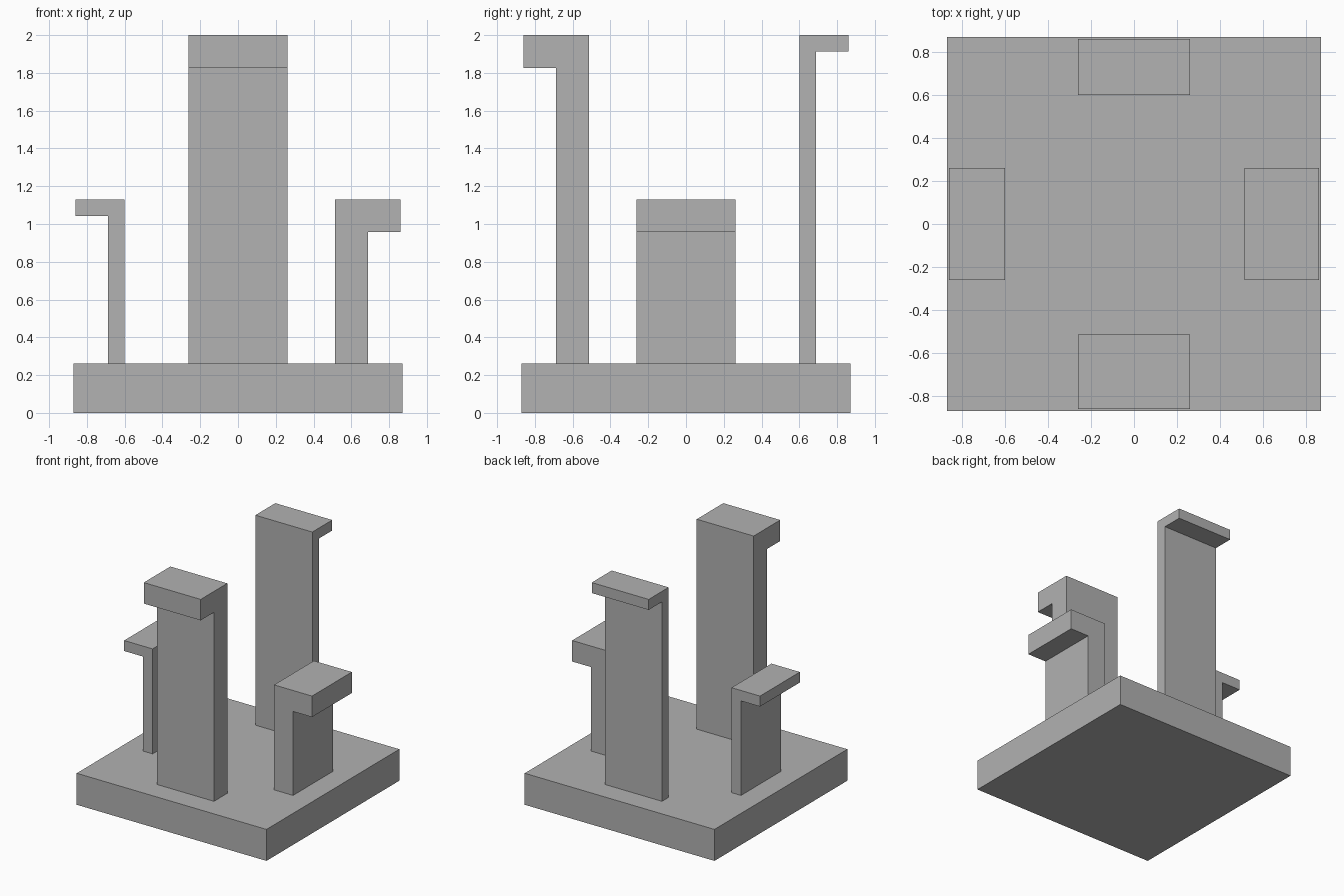
import bpy
import bmesh
from math import radians
from mathutils import Matrix

cube = bpy.data.objects.get("Cube")
if cube:
    bpy.data.objects.remove(cube, do_unlink=True)

U = 2 / 23           # module: the whole model is 23 modules tall
BASE_TOP = 3 * U
OUTER = 9.9 * U      # outer tip of every lip
LIP = 2 * U          # overhang of every lip
HALF_WIDTH = 3 * U

grey = bpy.data.materials.new("plain grey")
grey.use_nodes = True
colour = (0.445, 0.445, 0.445, 1)
grey.diffuse_color = colour
grey.node_tree.nodes["Principled BSDF"].inputs["Base Color"].default_value = colour


def add_object(name, bm):
    bmesh.ops.recalc_face_normals(bm, faces=bm.faces)
    mesh = bpy.data.meshes.new(name)
    bm.to_mesh(mesh)
    bm.free()
    mesh.materials.append(grey)
    obj = bpy.data.objects.new(name, mesh)
    bpy.context.collection.objects.link(obj)


def hooked_post(name, angle, top, thickness):
    """Extrude an upside-down L profile, then turn its lip outwards."""
    knee = OUTER - LIP
    inner = knee - thickness
    profile = [(inner, BASE_TOP), (knee, BASE_TOP), (knee, top - thickness),
               (OUTER, top - thickness), (OUTER, top), (inner, top)]
    bm = bmesh.new()
    side = bm.faces.new([bm.verts.new((r, -HALF_WIDTH, z)) for r, z in profile])
    grown = bmesh.ops.extrude_face_region(bm, geom=[side], use_keep_orig=True)
    moved = [v for v in grown["geom"] if isinstance(v, bmesh.types.BMVert)]
    bmesh.ops.translate(bm, verts=moved, vec=(0, 2 * HALF_WIDTH, 0))
    bm.transform(Matrix.Rotation(radians(angle), 4, "Z"))
    add_object(name, bm)


# Square base plate
bm = bmesh.new()
bmesh.ops.create_cube(bm, size=1)
bm.transform(Matrix.Translation((0, 0, BASE_TOP / 2))
             @ Matrix.Diagonal((20 * U, 20 * U, BASE_TOP, 1)))
add_object("base_plate", bm)

# Four posts: tall pair front and back, short pair left and right
hooked_post("front_tall_thick_post", -90, 23 * U, 2 * U)
hooked_post("back_tall_thin_post", 90, 23 * U, U)
hooked_post("left_short_thick_post", 0, 13 * U, 2 * U)
hooked_post("right_short_thin_post", 180, 13 * U, U)
